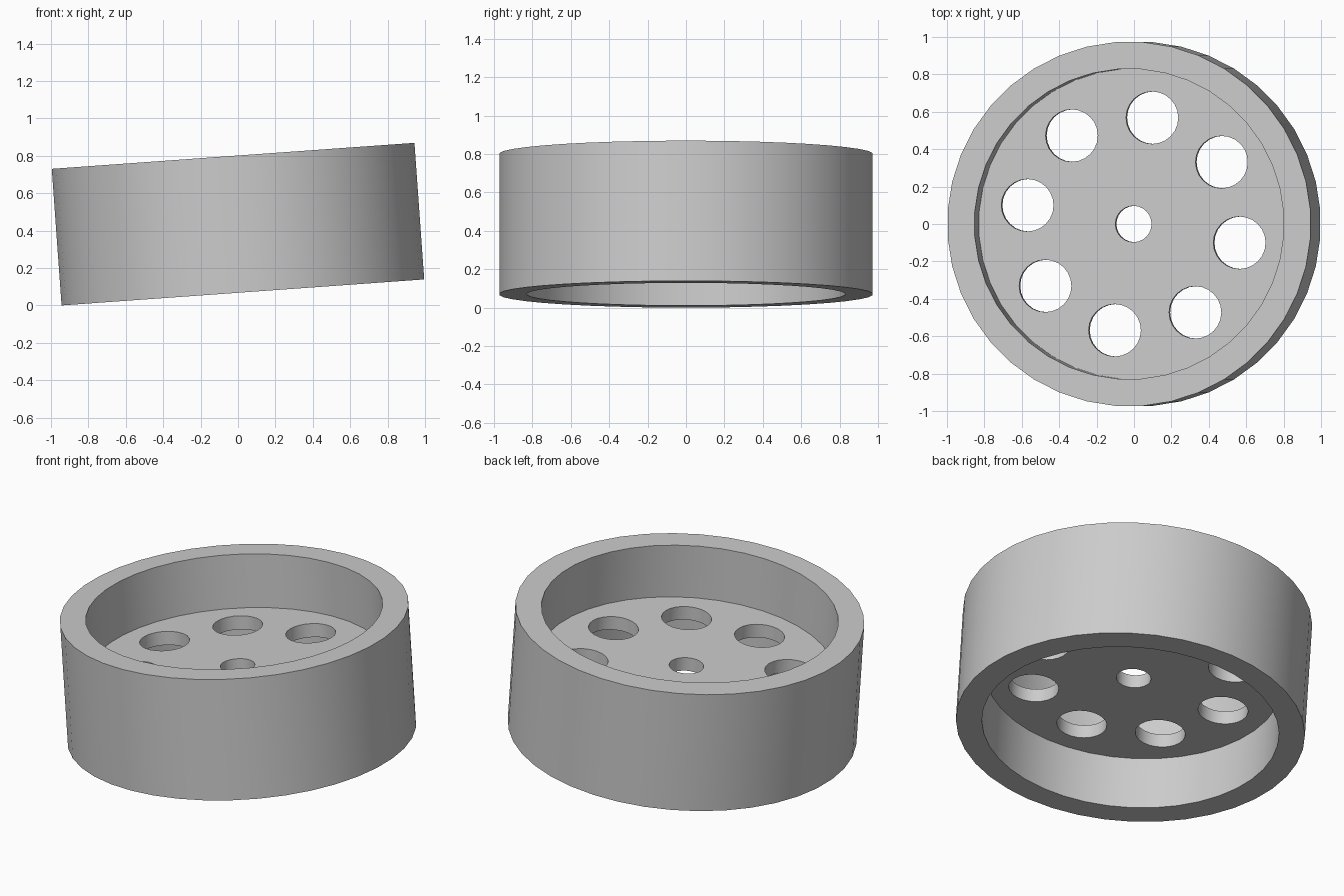
import bpy, bmesh, math
from mathutils import Matrix, Vector

if "Cube" in bpy.data.objects:
    bpy.data.objects.remove(bpy.data.objects["Cube"], do_unlink=True)

RADIUS, BORE, HEIGHT = 0.975, 0.83, 0.732
WEB, SIDES = 0.082, 40
TILT = math.radians(4.1)
rise = HEIGHT / 2 * math.cos(TILT) + RADIUS * math.sin(TILT)
POSE = Matrix.Translation((0, 0, rise)) @ Matrix.Rotation(-TILT, 4, 'Y')

grey = bpy.data.materials.new("grey")
grey.use_nodes = True
grey.diffuse_color = (0.6, 0.6, 0.6, 1)
grey.node_tree.nodes["Principled BSDF"].inputs["Base Color"].default_value = (0.6, 0.6, 0.6, 1)


def make_object(name, bm):
    bmesh.ops.recalc_face_normals(bm, faces=bm.faces)
    mesh = bpy.data.meshes.new(name)
    bm.to_mesh(mesh)
    bm.free()
    mesh.materials.append(grey)
    obj = bpy.data.objects.new(name, mesh)
    bpy.context.collection.objects.link(obj)
    obj.matrix_world = POSE
    return obj


def add_disc(bm, radius, depth, sides, x=0, y=0):
    bmesh.ops.create_cone(bm, cap_ends=True, segments=sides, radius1=radius,
                          radius2=radius, depth=depth,
                          matrix=Matrix.Translation((x, y, 0)))


# Rim: rectangular section turned round the axis
bm = bmesh.new()
half = HEIGHT / 2
start = Matrix.Rotation(math.pi / SIDES, 3, 'Z')
section = [bm.verts.new(start @ Vector((r, 0, z)))
           for r, z in ((BORE, -half), (RADIUS, -half), (RADIUS, half), (BORE, half))]
edges = [bm.edges.new((section[i], section[(i + 1) % 4])) for i in range(4)]
bmesh.ops.spin(bm, geom=section + edges, cent=(0, 0, 0), axis=(0, 0, 1),
               angle=math.tau, steps=SIDES, use_merge=True)
bmesh.ops.remove_doubles(bm, verts=bm.verts, dist=0.0001)
rim = make_object("rim", bm)

# Web: thin disc across the middle of the rim
bm = bmesh.new()
add_disc(bm, BORE + 0.01, WEB, SIDES)
web = make_object("web", bm)

# Cutters: axle hole and a ring of eight larger holes
bm = bmesh.new()
add_disc(bm, 0.097, 0.3, 24)
for i in range(8):
    a = math.radians(35 + 45 * i)
    add_disc(bm, 0.14, 0.3, 24, 0.577 * math.cos(a), 0.577 * math.sin(a))
cutter = make_object("hole_cutter", bm)
cutter.hide_render = True

cut = web.modifiers.new("holes", 'BOOLEAN')
cut.operation = 'DIFFERENCE'
cut.solver = 'EXACT'
cut.object = cutter
bpy.context.view_layer.objects.active = web
bpy.ops.object.modifier_apply(modifier=cut.name)
bpy.data.objects.remove(cutter, do_unlink=True)

# Smooth round walls with sharp rims
bpy.ops.object.select_all(action='DESELECT')
for obj in (rim, web):
    obj.select_set(True)
bpy.ops.object.shade_smooth_by_angle(angle=math.radians(30))
